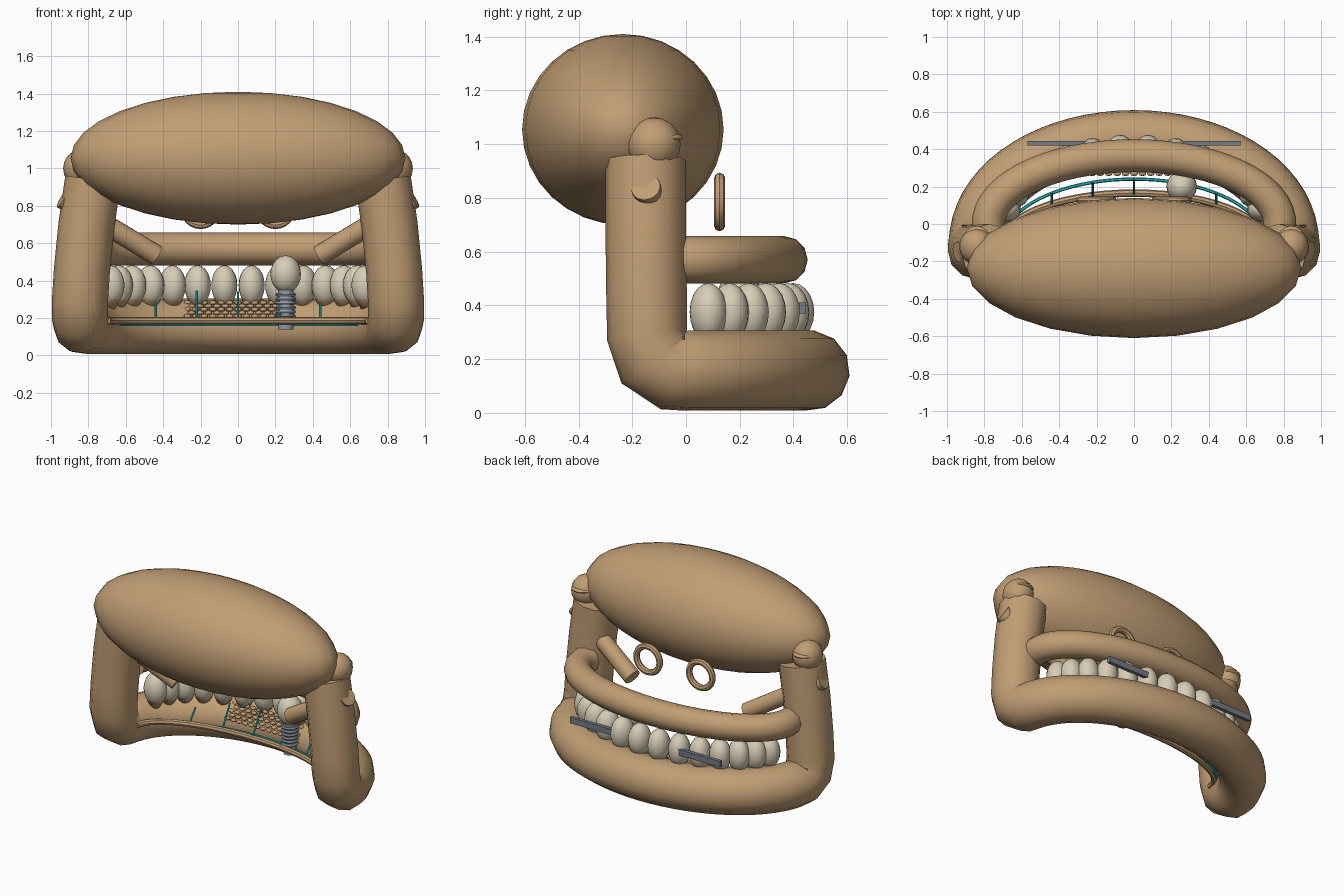
import bpy, math
from math import sin, cos, radians
from mathutils import Vector

if "Cube" in bpy.data.objects:
    bpy.data.objects.remove(bpy.data.objects["Cube"])


def material(name, rgb):
    m = bpy.data.materials.new(name)
    m.diffuse_color = (*rgb, 1)
    m.use_nodes = True
    m.node_tree.nodes["Principled BSDF"].inputs["Base Color"].default_value = m.diffuse_color
    return m


TAN = material("tan", (0.53, 0.34, 0.175))
IVORY = material("ivory", (0.68, 0.61, 0.47))
CYAN = material("cyan", (0.02, 0.55, 0.62))
STEEL = material("steel", (0.17, 0.20, 0.24))
TITANIUM = material("titanium", (0.27, 0.31, 0.36))


def finish(name, mat, angle=40):
    o = bpy.context.object
    o.name = name
    o.data.materials.clear()
    o.data.materials.append(mat)
    bpy.ops.object.shade_smooth_by_angle(angle=radians(angle))
    return o


def ball(name, mat, loc, scale, turn=0, segs=16, rings=10):
    bpy.ops.mesh.primitive_uv_sphere_add(segments=segs, ring_count=rings, radius=1, location=loc,
                                         rotation=(0, 0, turn))
    bpy.context.object.scale = scale
    return finish(name, mat)


def rod(name, mat, a, b, r, sides=16, r2=None):
    a, b = Vector(a), Vector(b)
    d = b - a
    bpy.ops.mesh.primitive_cone_add(vertices=sides, radius1=r, radius2=r if r2 is None else r2,
                                    depth=d.length, location=(a + b) / 2,
                                    rotation=d.to_track_quat('Z', 'Y').to_euler())
    return finish(name, mat)


def tube(name, mat, pts, r, res=4):
    c = bpy.data.curves.new(name, 'CURVE')
    c.dimensions = '3D'
    c.bevel_depth, c.bevel_resolution, c.use_fill_caps = r, res, True
    s = c.splines.new('POLY')
    s.points.add(len(pts) - 1)
    for p, q in zip(s.points, pts):
        p.co = (*q, 1)
    o = bpy.data.objects.new(name, c)
    bpy.context.collection.objects.link(o)
    bpy.ops.object.select_all(action='DESELECT')
    o.select_set(True)
    bpy.context.view_layer.objects.active = o
    bpy.ops.object.convert(target='MESH')
    return finish(name, mat)


def arc(a, b, y0, z, n=32, start=0):
    """Half ellipse from +x over +y to -x."""
    out = []
    for i in range(n + 1):
        t = radians(start + (180 - 2 * start) * i / n)
        out.append((a * cos(t), y0 + b * sin(t), z))
    return out


# Lower jaw with upright branches in one sweep
side = [(0.775, -0.15, 0.94), (0.81, -0.15, 0.70), (0.835, -0.147, 0.45),
        (0.845, -0.145, 0.29), (0.845, -0.12, 0.20)]
left = [(-x, y, z) for x, y, z in reversed(side)]
tube("lower_jaw", TAN, side + arc(0.84, 0.56, -0.1, 0.157, 32, 5) + left, 0.15)

# Upper jaw arch
tube("upper_jaw", TAN, arc(0.78, 0.365, 0.0, 0.57, 32, -8), 0.088)

# Large rounded mass above
ball("skull", TAN, (0, -0.235, 1.055), (0.895, 0.375, 0.355), segs=24, rings=16)

# Row of teeth with short root cones
for s in (-1, 1):
    for k in range(7):
        t = radians(6 + 12 * k)
        x, y = s * 0.70 * sin(t), 0.40 * cos(t)
        ball("tooth", IVORY, (x, y, 0.375), (0.07, 0.08, 0.108), -s * t)
        rod("root", TAN, (x, y, 0.30), (x, y, 0.20), 0.055, 12, 0.0)

for s in (-1, 1):
    # Joint head, its disc, and the slanted muscle bar through the branch
    ball("joint_head", TAN, (s * 0.84, -0.12, 1.0), (0.095, 0.1, 0.1))
    ball("joint_disc", TAN, (s * 0.84, -0.09, 1.025), (0.075, 0.08, 0.02))
    rod("muscle_bar", TAN, (s * 0.94, -0.15, 0.84), (s * 0.435, -0.04, 0.535), 0.055)
    # Hanging ring
    bpy.ops.mesh.primitive_torus_add(major_radius=0.088, minor_radius=0.021, major_segments=24,
                                     minor_segments=8, location=(s * 0.2, 0.125, 0.785),
                                     rotation=(math.pi / 2, 0, 0))
    finish("ring", TAN)
    # Outer brace plate
    bpy.ops.mesh.primitive_cube_add(size=1, location=(s * 0.385, 0.433, 0.39))
    bpy.context.object.scale = (0.37, 0.024, 0.04)
    finish("brace_plate", STEEL)

# Inner bar with cyan wire and supports
tube("inner_bar", TAN, arc(0.70, 0.265, -0.1, 0.187, 28), 0.02, 2)
tube("wire_arc", CYAN, arc(0.70, 0.34, -0.1, 0.165, 28, 25), 0.009, 1)
for x, top in ((0, 0.34), (0.22, 0.345), (-0.22, 0.345), (0.44, 0.28), (-0.44, 0.28)):
    f = math.sqrt(1 - (x / 0.70) ** 2)
    rod("wire_support", CYAN, (x, -0.1 + 0.255 * f, 0.19), (x, -0.1 + 0.345 * f, top), 0.006, 8)

# Pebbled patch on the inner slope
for row in range(5):
    for col in range(12):
        x = -0.27 + 0.045 * col + 0.022 * (row % 2)
        ball("pebble", TAN, (x, 0.27 + 0.022 * row, 0.21 + 0.018 * row),
             (0.021, 0.014, 0.012), 0, 8, 6)

# Implant: threaded post and crown
rod("implant_post", TITANIUM, (0.255, 0.2, 0.14), (0.255, 0.2, 0.36), 0.042)
for i in range(6):
    bpy.ops.mesh.primitive_torus_add(major_radius=0.044, minor_radius=0.011, major_segments=16,
                                     minor_segments=6, location=(0.255, 0.2, 0.21 + 0.023 * i))
    finish("implant_thread", TITANIUM)
ball("implant_crown", IVORY, (0.255, 0.2, 0.435), (0.082, 0.082, 0.1))
